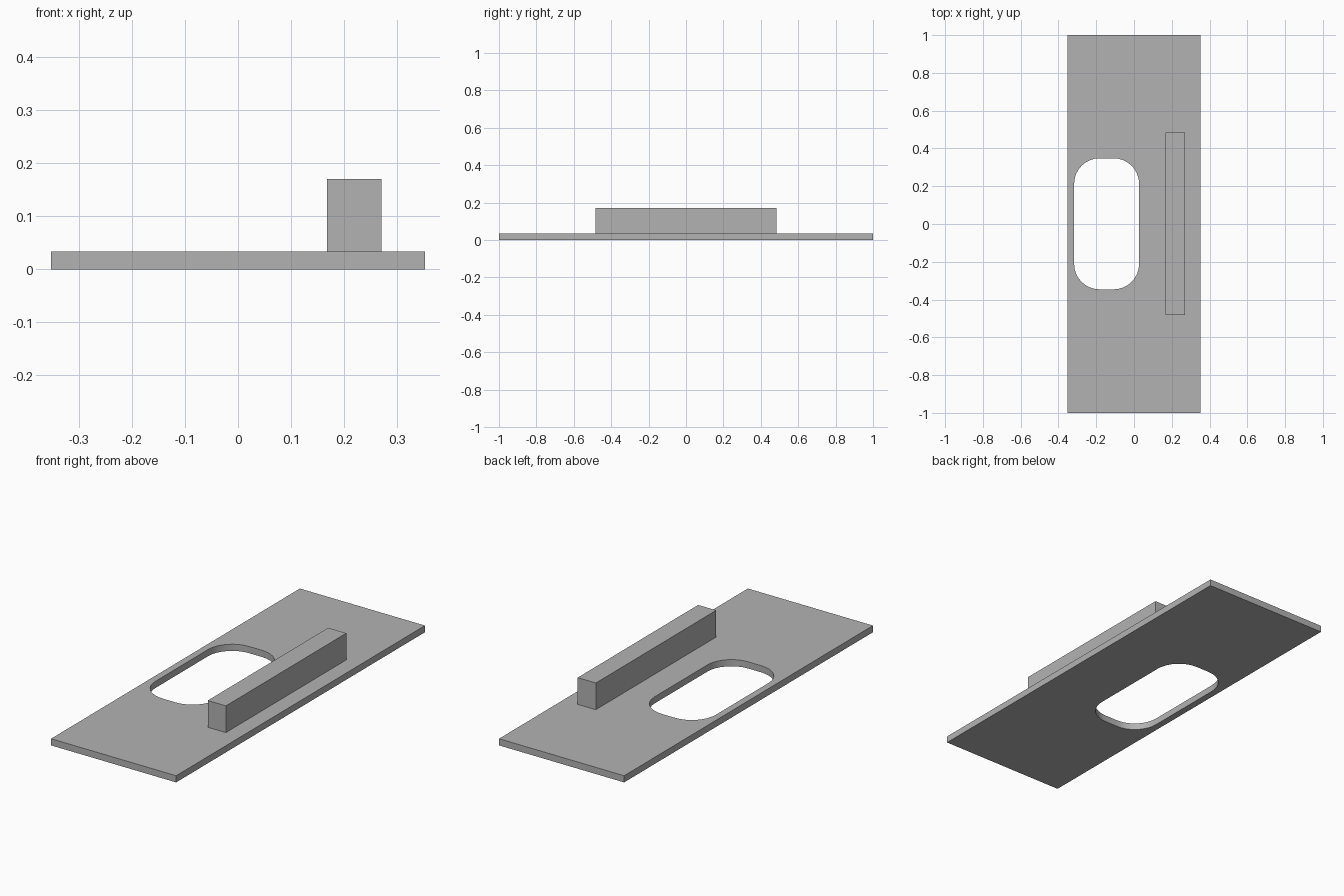
import bpy
import bmesh

default = bpy.data.objects.get("Cube")
if default:
    bpy.data.objects.remove(default, do_unlink=True)

grey = bpy.data.materials.new("plain_grey")
grey.use_nodes = True
colour = (0.45, 0.45, 0.45, 1)
grey.diffuse_color = colour
grey.node_tree.nodes["Principled BSDF"].inputs["Base Color"].default_value = colour


def block(name, low, high, corner=0):
    """Box between two corners, optionally with rounded upright edges."""
    bm = bmesh.new()
    bmesh.ops.create_cube(bm, size=1)
    for v in bm.verts:
        v.co = [lo if c < 0 else hi for c, lo, hi in zip(v.co, low, high)]
    if corner:
        upright = [e for e in bm.edges
                   if abs(e.verts[0].co.z - e.verts[1].co.z) > 0.01]
        bmesh.ops.bevel(bm, geom=upright, offset=corner, segments=8,
                        profile=0.5, affect='EDGES')
    mesh = bpy.data.meshes.new(name)
    bm.to_mesh(mesh)
    bm.free()
    mesh.materials.append(grey)
    obj = bpy.data.objects.new(name, mesh)
    bpy.context.collection.objects.link(obj)
    return obj


# Flat base plate and the upright bar on its left side
plate = block("base_plate", (-0.352, -1, 0), (0.352, 1, 0.034))
block("handle_bar", (0.168, -0.483, 0.034), (0.27, 0.485, 0.17))

# Rounded slot cut through the plate
cutter = block("slot_cutter", (-0.317, -0.346, -0.1), (0.027, 0.348, 0.1), corner=0.135)
cutter.hide_render = True
cutter.hide_viewport = True
cut = plate.modifiers.new("slot", 'BOOLEAN')
cut.operation = 'DIFFERENCE'
cut.solver = 'EXACT'
cut.object = cutter

# Smooth slot corners with crisp rims
bpy.ops.object.select_all(action='DESELECT')
plate.select_set(True)
bpy.context.view_layer.objects.active = plate
bpy.ops.object.modifier_apply(modifier=cut.name)
bpy.data.objects.remove(cutter, do_unlink=True)
bpy.ops.object.shade_smooth_by_angle()
